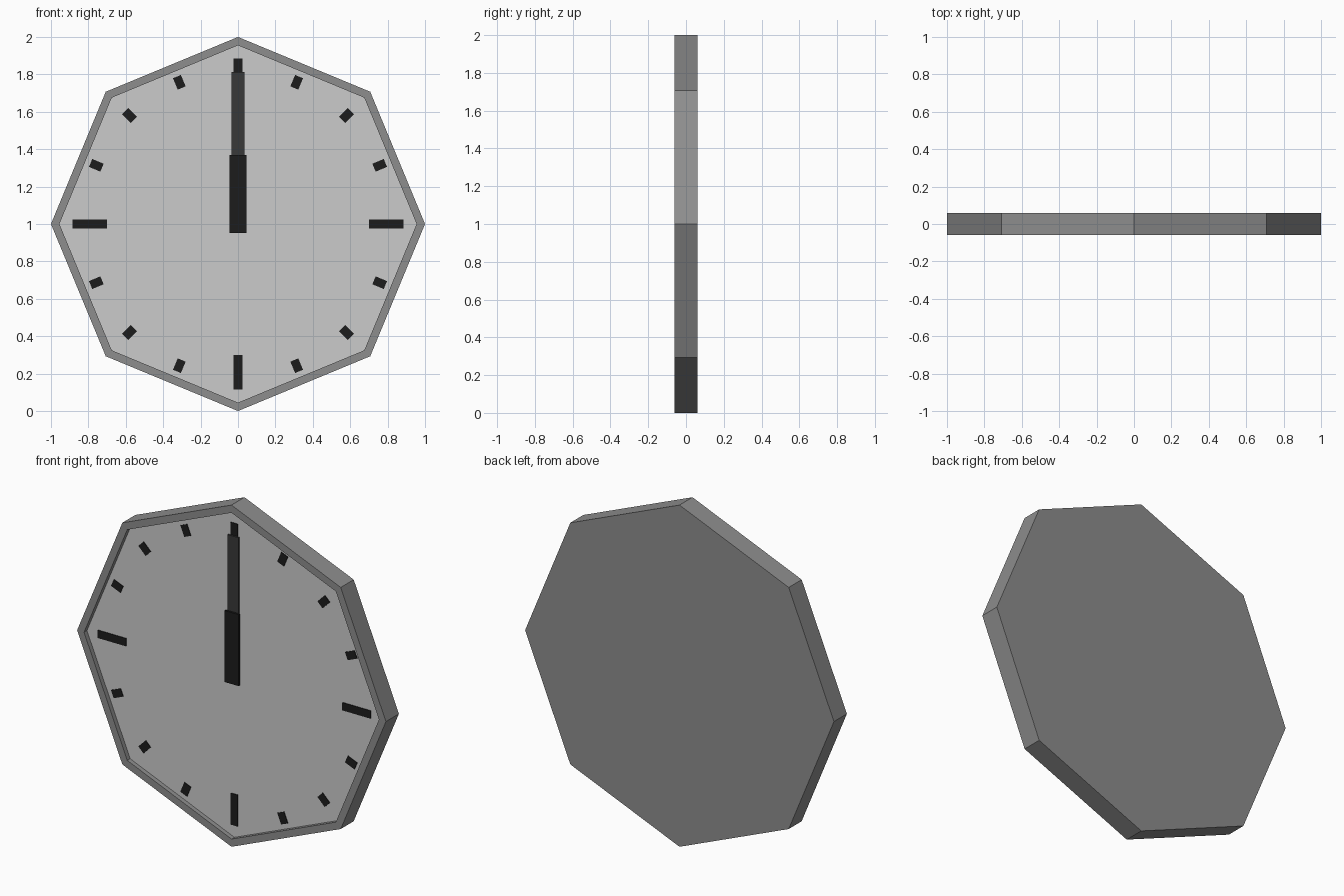
import bpy, bmesh, math
from mathutils import Matrix, Vector

if "Cube" in bpy.data.objects:
    bpy.data.objects.remove(bpy.data.objects["Cube"])

CENTRE = Vector((0, 0, 1))


def material(name, v):
    m = bpy.data.materials.new(name)
    m.diffuse_color = (v, v, v, 1)
    m.use_nodes = True
    m.node_tree.nodes["Principled BSDF"].inputs["Base Color"].default_value = m.diffuse_color
    return m


frame_grey = material("frame_grey", 0.27)
face_grey = material("face_grey", 0.53)
black = material("black", 0.012)
charcoal = material("charcoal", 0.04)


def finish(name, bm, mats):
    me = bpy.data.meshes.new(name)
    bm.normal_update()
    bm.to_mesh(me)
    bm.free()
    ob = bpy.data.objects.new(name, me)
    bpy.context.collection.objects.link(ob)
    for m in mats:
        me.materials.append(m)
    return ob


def ring(bm, r, y):
    return [bm.verts.new(CENTRE + Vector((r * math.sin(i * math.pi / 4), y, r * math.cos(i * math.pi / 4))))
            for i in range(8)]


# Octagonal case: back, sides, rim, recess wall and the pale dial
bm = bmesh.new()
rings = [ring(bm, r, y) for r, y in ((1, 0.06), (1, -0.06), (0.955, -0.06), (0.955, -0.033))]
for a, b in zip(rings, rings[1:]):
    for i in range(8):
        j = (i + 1) % 8
        bm.faces.new((a[i], a[j], b[j], b[i]))
bm.faces.new(rings[0])
dial = bm.faces.new(rings[-1])
dial.material_index = 1
bmesh.ops.recalc_face_normals(bm, faces=bm.faces)
finish("clock_case", bm, [frame_grey, face_grey])


def bar(name, width, r0, r1, front, back, mat, angle=0):
    """Radial box from r0 to r1, turned clockwise about the dial centre."""
    bm = bmesh.new()
    bmesh.ops.create_cube(bm, size=1, matrix=Matrix.Translation(CENTRE)
                          @ Matrix.Rotation(angle, 4, 'Y')
                          @ Matrix.Translation((0, (front + back) / 2, (r0 + r1) / 2))
                          @ Matrix.Diagonal((width, back - front, r1 - r0, 1)))
    finish(name, bm, [mat])


# Sixteen dial marks, long ones at the quarters
for i in range(16):
    quarter = i % 4 == 0
    r0, r1 = (0.70, 0.885) if quarter else (0.787, 0.853)
    bar("quarter_mark" if quarter else "small_mark", 0.046, r0, r1,
        -0.037, -0.03, black, i * math.pi / 8)

# Hands, the hour hand in front
bar("minute_hand", 0.07, -0.04, 0.813, -0.047, -0.037, charcoal)
bar("hour_hand", 0.09, -0.048, 0.37, -0.059, -0.047, black)
